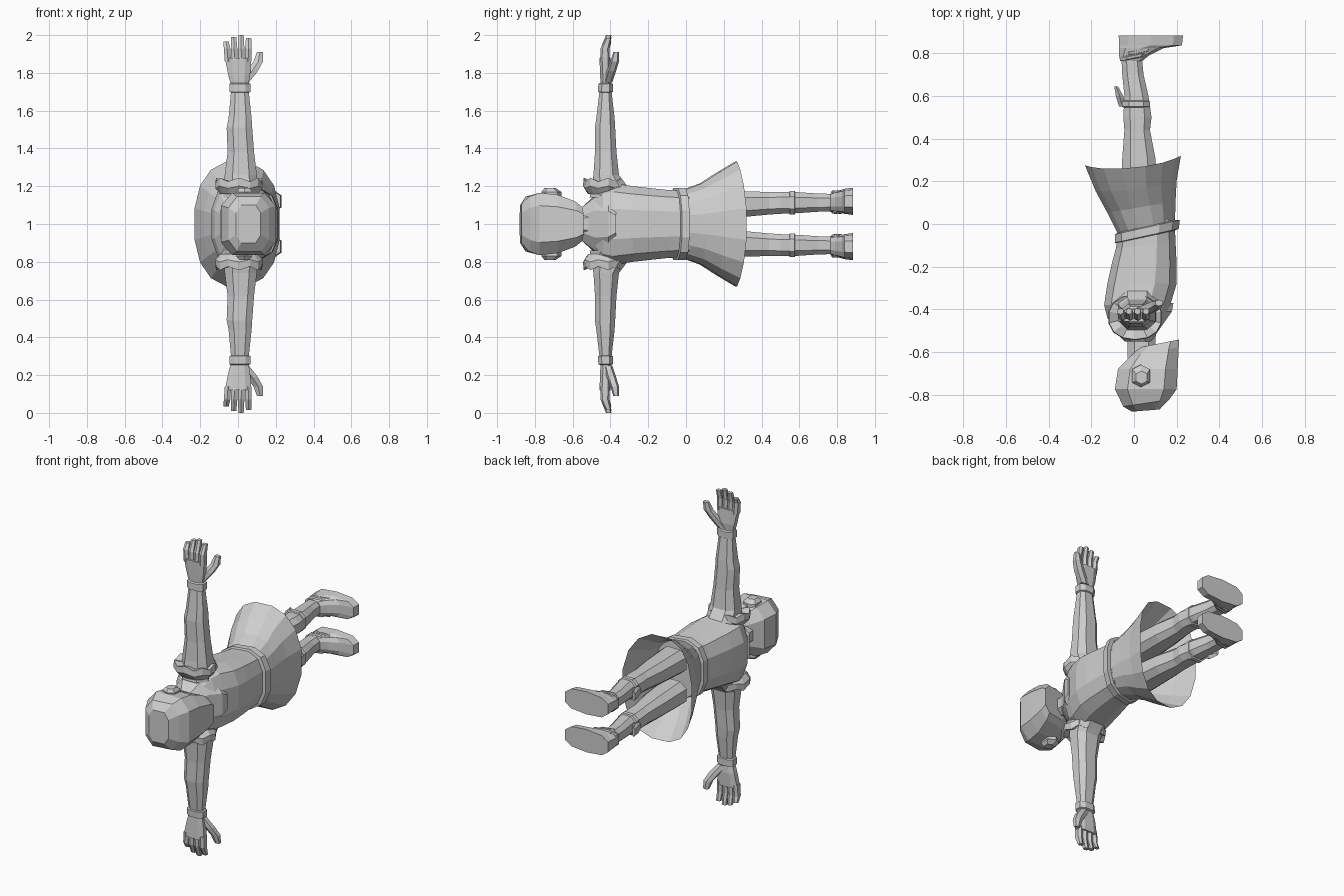
import bpy, bmesh, math

# One plain clay colour
clay = bpy.data.materials.new("clay_grey")
clay.diffuse_color = (0.62, 0.62, 0.62, 1)


def ring(axis, t, a0, a1, b0, b1, n=8, e=0.75, tilt=0.0, bend=0.0):
    """Rounded-box ring. axis 'y': a=x, b=z. axis 'z': a=x, b=y."""
    step = 2 * math.pi / n
    pts = []
    for i in range(n):
        w = (i + 0.5) * step
        c, s = math.cos(w), math.sin(w)
        pts.append((math.copysign(abs(c) ** e, c), math.copysign(abs(s) ** e, s)))
    ma = max(p[0] for p in pts)
    mb = max(p[1] for p in pts)
    out = []
    for p, q in pts:
        a = (a0 + a1) / 2 + p / ma * (a1 - a0) / 2
        b = (b0 + b1) / 2 + q / mb * (b1 - b0) / 2
        h = t + tilt * p / ma * (a1 - a0) / 2 - bend * (q / mb) ** 2
        out.append((a, h, b) if axis == 'y' else (a, b, h))
    return out


def loft(name, rings, mirror=False, cap=(True, True), closed=False):
    """Skin a stack of rings; mirrored parts repeat on the other side of the body."""
    bm = bmesh.new()
    vs = [[bm.verts.new(p) for p in r] for r in rings]
    n = len(vs[0])
    pairs = list(zip(vs, vs[1:]))
    if closed:
        pairs.append((vs[-1], vs[0]))
    for r0, r1 in pairs:
        for i in range(n):
            j = (i + 1) % n
            bm.faces.new((r0[i], r0[j], r1[j], r1[i]))
    if cap[0] and not closed:
        bm.faces.new(vs[0])
    if cap[1] and not closed:
        bm.faces.new(vs[-1])
    bmesh.ops.recalc_face_normals(bm, faces=bm.faces)
    me = bpy.data.meshes.new(name)
    bm.to_mesh(me)
    bm.free()
    me.materials.append(clay)
    ob = bpy.data.objects.new(name, me)
    ob.location = (0, 0, 1)
    bpy.context.collection.objects.link(ob)
    if mirror:
        m = ob.modifiers.new("mirror", 'MIRROR')
        m.use_axis = (False, False, True)
        m.use_mirror_merge = False
    return ob


def body(t, a0, a1, hw, zc=0.0, **k):
    return ring('y', t, a0, a1, zc - hw, zc + hw, **k)


def arm(t, a0, a1, b0, b1, **k):
    return ring('z', t, a0, a1, b0, b1, **k)


# Head, neck and ears
loft("head", [body(-.875, -.01, .12, .10, e=.6, tilt=.08),
              body(-.84, -.05, .165, .145, e=.6, tilt=.15),
              body(-.775, -.09, .20, .165, e=.6),
              body(-.68, -.075, .205, .155, e=.6),
              body(-.60, -.02, .21, .12, e=.6, tilt=.2),
              body(-.56, .03, .21, .09, e=.6, tilt=.2)])
loft("neck", [body(-.63, -.03, .10, .06), body(-.54, -.03, .10, .06),
              body(-.48, -.04, .11, .08)])
loft("ear", [arm(.12, -.01, .07, -.76, -.66, n=6), arm(.17, -.01, .075, -.765, -.66, n=6),
             arm(.19, .01, .06, -.75, -.69, n=6)], mirror=True)

# Torso, yoke and belt
loft("torso", [body(-.535, -.05, .07, .08, n=12), body(-.49, -.09, .11, .14, n=12),
               body(-.44, -.125, .15, .20, n=12), body(-.38, -.14, .17, .215, n=12),
               body(-.28, -.125, .20, .20, n=12), body(-.19, -.105, .20, .19, n=12),
               body(-.10, -.085, .195, .18, n=12, tilt=.1),
               body(.0, -.07, .19, .175, n=12, tilt=.2)])
loft("collar_yoke", [body(-.55, -.045, .08, .09), body(-.49, -.095, .13, .14, tilt=.1),
                     body(-.41, -.03, .178, .13), body(-.37, .04, .185, .09)])
loft("belt", [body(-.06, -.07, .19, .175, n=12, tilt=.22),
              body(-.055, -.09, .21, .19, n=12, tilt=.22),
              body(-.015, -.09, .215, .19, n=12, tilt=.22),
              body(-.01, -.07, .19, .175, n=12, tilt=.22)], closed=True)

# Flared open skirt
loft("skirt", [body(-.02, -.075, .192, .178, n=16, e=.85, tilt=.2),
               body(.08, -.125, .195, .215, n=16, e=.85, tilt=.17),
               body(.18, -.18, .20, .27, n=16, e=.85, tilt=.13, bend=.015),
               body(.30, -.23, .22, .33, n=16, e=.85, tilt=.1, bend=.035)],
     cap=(True, False))

# Legs with garter, bow and shoe
loft("leg", [body(.08, -.06, .12, .075, .10), body(.31, -.055, .10, .067, .105),
             body(.44, -.045, .075, .06, .11), body(.50, -.05, .082, .058, .112),
             body(.60, -.045, .068, .055, .113), body(.70, -.055, .045, .048, .113),
             body(.80, -.06, .035, .046, .113)], mirror=True)
loft("garter", [body(.545, -.045, .065, .053, .113), body(.55, -.056, .076, .063, .113),
                body(.575, -.056, .075, .063, .113), body(.58, -.045, .065, .053, .113)],
     mirror=True, closed=True)
loft("garter_bow", [body(.55, -.07, -.04, .02, .113, n=6), body(.60, -.085, -.05, .04, .113, n=6),
                    body(.645, -.093, -.075, .03, .113, n=6)], mirror=True)
loft("shoe", [body(.765, -.065, .04, .05, .115, n=10, e=.7),
              body(.79, -.07, .07, .055, .117, n=10, e=.7),
              body(.825, -.07, .14, .062, .12, n=10, e=.7),
              body(.838, -.07, .225, .066, .12, n=10, e=.7),
              body(.885, -.072, .23, .072, .12, n=10, e=.7)], mirror=True)
for i in range(2):
    x, y = .052 + .04 * i, .775 + .024 * i
    loft("shoe_strap", [body(y, -.055, x, .05, .116, tilt=.2),
                        body(y + .004, -.066, x + .014, .06, .116, tilt=.2),
                        body(y + .016, -.066, x + .02, .062, .116, tilt=.2),
                        body(y + .02, -.055, x, .05, .116, tilt=.2)],
         mirror=True, closed=True)

# Arms, sleeve ruffles and wrist cuffs
loft("arm", [arm(.14, -.08, .11, -.51, -.29), arm(.20, -.075, .105, -.50, -.31),
             arm(.26, -.07, .10, -.49, -.355), arm(.38, -.055, .085, -.482, -.368),
             arm(.51, -.06, .075, -.482, -.375), arm(.56, -.05, .072, -.475, -.378),
             arm(.71, -.036, .056, -.457, -.395)], mirror=True)


def ruffle_ring(t, g, wave):
    r = arm(t, -.105 - g, .115 + g, -.53 - g, -.345 + g, n=14, e=.9)
    return [(x, y, z + wave * (-1) ** i) for i, (x, y, z) in enumerate(r)]


loft("sleeve_ruffle", [ruffle_ring(.16, -.01, 0), ruffle_ring(.195, .015, .006),
                       ruffle_ring(.235, .012, .01), ruffle_ring(.225, -.03, .004)],
     mirror=True)
loft("wrist_cuff", [arm(.695, -.035, .055, -.455, -.397), arm(.70, -.046, .066, -.466, -.387),
                    arm(.742, -.046, .066, -.464, -.387), arm(.747, -.035, .055, -.455, -.397)],
     mirror=True, closed=True)

# Hands
loft("palm", [arm(.73, -.036, .054, -.452, -.40), arm(.79, -.052, .064, -.455, -.395),
              arm(.88, -.07, .072, -.458, -.40)], mirror=True)
for base, tip, top in ((-.053, -.062, .965), (-.018, -.022, .99),
                       (.018, .017, 1.0), (.054, .057, .985)):
    mid = (base + tip) / 2
    loft("finger", [arm(.86, base - .017, base + .017, -.455, -.403, n=6),
                    arm(.93, mid - .0175, mid + .0165, -.452, -.405, n=6),
                    arm(top, tip - .015, tip + .013, -.424, -.395, n=6)], mirror=True)
loft("thumb", [arm(.75, .0, .058, -.435, -.39, n=6), arm(.81, .045, .105, -.42, -.37, n=6),
               arm(.86, .082, .132, -.40, -.355, n=6),
               arm(.91, .10, .133, -.385, -.355, n=6)], mirror=True)
